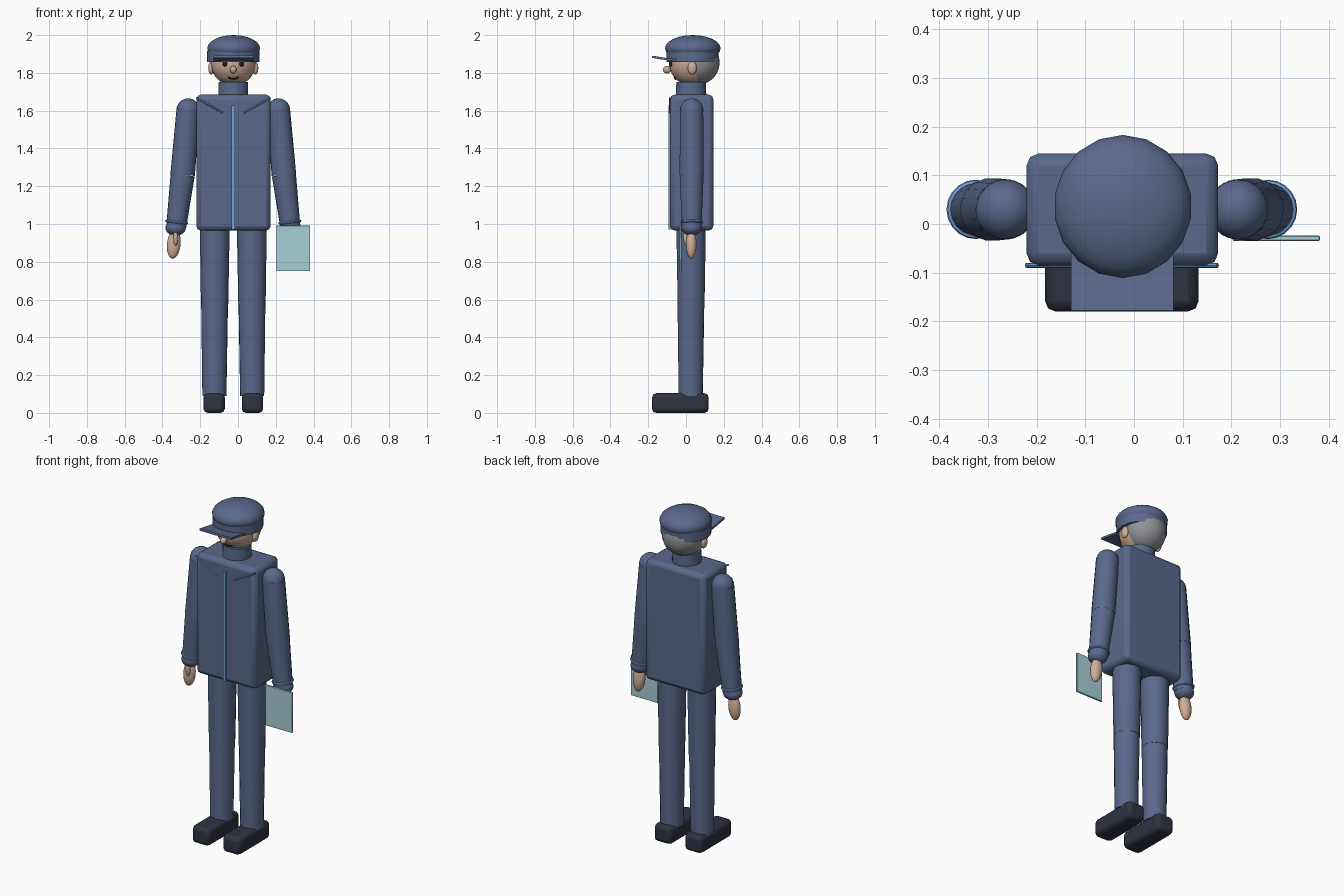
import bpy, math
from mathutils import Vector

if "Cube" in bpy.data.objects:
    bpy.data.objects.remove(bpy.data.objects["Cube"])

CX = -0.025  # the body's own mirror line


def mat(name, rgb):
    m = bpy.data.materials.new(name)
    m.diffuse_color = (*rgb, 1)
    m.use_nodes = True
    m.node_tree.nodes["Principled BSDF"].inputs["Base Color"].default_value = m.diffuse_color
    return m


BLUE = mat("uniform_blue", (0.100, 0.140, 0.260))
PIPE = mat("light_blue_trim", (0.16, 0.36, 0.70))
SKIN = mat("skin", (0.64, 0.43, 0.31))
HAIR = mat("grey_hair", (0.28, 0.29, 0.31))
SHOE = mat("dark_shoe", (0.028, 0.033, 0.052))
BLACK = mat("black", (0.012, 0.012, 0.015))
BOARD = mat("pale_teal", (0.38, 0.62, 0.68))


def finish(name, m, angle=40):
    o = bpy.context.object
    o.name = name
    o.data.materials.append(m)
    bpy.ops.object.transform_apply(location=False, rotation=True, scale=True)
    bpy.ops.object.shade_smooth_by_angle(angle=math.radians(angle))
    return o


def box(name, m, lo, hi, bevel=0, rot=(0, 0, 0), seg=2):
    lo, hi = Vector(lo), Vector(hi)
    bpy.ops.mesh.primitive_cube_add(size=1, location=(lo + hi) / 2, rotation=rot)
    bpy.context.object.scale = hi - lo
    o = finish(name, m)
    if bevel:
        b = o.modifiers.new("bevel", "BEVEL")
        b.width, b.segments = bevel, seg
    return o


def ball(name, m, loc, radii, rot=(0, 0, 0), seg=20, rings=14):
    bpy.ops.mesh.primitive_uv_sphere_add(segments=seg, ring_count=rings, radius=1,
                                         location=loc, rotation=rot)
    bpy.context.object.scale = radii
    return finish(name, m)


def limb(name, m, a, b, ra, rb, sides=18):
    a, b = Vector(a), Vector(b)
    bpy.ops.mesh.primitive_cone_add(vertices=sides, radius1=ra, radius2=rb,
                                    depth=(b - a).length, location=(a + b) / 2)
    o = bpy.context.object
    o.rotation_mode = 'QUATERNION'
    o.rotation_quaternion = (b - a).to_track_quat('Z', 'Y')
    return finish(name, m)


# Jacket with front zip
box("jacket", BLUE, (-0.221, -0.085, 0.965), (0.173, 0.145, 1.685), 0.025)
box("zip", PIPE, (CX - 0.009, -0.093, 0.97), (CX + 0.009, -0.08, 1.627))
limb("collar", BLUE, (CX, 0.027, 1.67), (CX, 0.027, 1.752), 0.081, 0.078)

for side, s in (("right", -1), ("left", 1)):
    def X(d, s=s):
        return CX + s * d

    # Chest piping
    limb(side + "_chest_piping", PIPE, (X(0.055), -0.085, 1.59),
         (X(0.197), -0.085, 1.668), 0.005, 0.005, 8)

    # Leg and shoe
    limb(side + "_thigh", BLUE, (X(0.098), 0.027, 0.98), (X(0.099), 0.027, 0.555), 0.079, 0.072)
    limb(side + "_shin", BLUE, (X(0.099), 0.026, 0.56), (X(0.1), 0.025, 0.09), 0.071, 0.064)
    x0, x1 = sorted((X(0.045), X(0.158)))
    box(side + "_shoe", SHOE, (x0, -0.18, 0), (x1, 0.12, 0.104), 0.022)

    # Arm, cuff and hand
    shoulder, elbow, wrist = (X(0.239), 0.03, 1.602), (X(0.268), 0.03, 1.26), (X(0.302), 0.03, 0.985)
    ball(side + "_shoulder", BLUE, shoulder, (0.062, 0.062, 0.063))
    limb(side + "_upper_arm", BLUE, shoulder, elbow, 0.062, 0.065)
    limb(side + "_forearm", BLUE, elbow, wrist, 0.064, 0.053)
    ball(side + "_cuff", BLUE, (X(0.305), 0.03, 0.98), (0.054, 0.054, 0.042))
    bpy.ops.mesh.primitive_torus_add(location=(X(0.3), 0.03, 1.01), rotation=(0, s * -0.12, 0),
                                     major_radius=0.054, minor_radius=0.007,
                                     major_segments=20, minor_segments=8)
    finish(side + "_cuff_trim", PIPE)
    ball(side + "_hand", SKIN, (X(0.315), 0.028, 0.893), (0.036, 0.028, 0.077), (0, s * -0.1, 0))
    ball(side + "_thumb", SKIN, (X(0.305), -0.001, 0.925), (0.013, 0.014, 0.04), (0.1, 0, 0), 12, 8)

    # Ear and eye
    ball(side + "_ear", SKIN, (X(0.117), 0.033, 1.826), (0.016, 0.024, 0.035), seg=14, rings=10)
    ball(side + "_eye", BLACK, (X(0.044), -0.079, 1.848), (0.014, 0.012, 0.014), seg=12, rings=8)

# Head, hair, nose
ball("head", SKIN, (CX, 0.03, 1.853), (0.12, 0.12, 0.12))
ball("hair", HAIR, (CX, 0.06, 1.855), (0.118, 0.118, 0.118))
ball("nose", SKIN, (CX, -0.1, 1.817), (0.018, 0.022, 0.02), seg=14, rings=10)

# Smiling mouth: bevelled curve wrapped on the face
cu = bpy.data.curves.new("mouth", "CURVE")
cu.dimensions = '3D'
cu.bevel_depth, cu.bevel_resolution = 0.005, 1
sp = cu.splines.new("POLY")
sp.points.add(8)
for i, p in enumerate(sp.points):
    t = i / 4 - 1
    dx, z = 0.027 * t, 1.768 + 0.009 * t * t
    y = 0.03 - math.sqrt(0.121 ** 2 - dx * dx - (z - 1.853) ** 2)
    p.co = (CX + dx, y, z, 1)
cu.materials.append(BLACK)
bpy.context.collection.objects.link(bpy.data.objects.new("mouth", cu))

# Cap: band, crown and tilted visor
limb("cap_band", BLUE, (CX, 0.035, 1.857), (CX, 0.035, 1.915), 0.138, 0.138, 20)
ball("cap_crown", BLUE, (CX + 0.002, 0.036, 1.93), (0.142, 0.147, 0.07), seg=18, rings=12)
box("cap_visor", BLUE, (-0.129, -0.18, 1.868), (0.081, -0.04, 1.88), rot=(-0.16, 0, 0))

# Clipboard held in the left hand
box("clipboard", BOARD, (0.203, -0.035, 0.75), (0.382, -0.024, 0.992), 0.002, seg=1)
